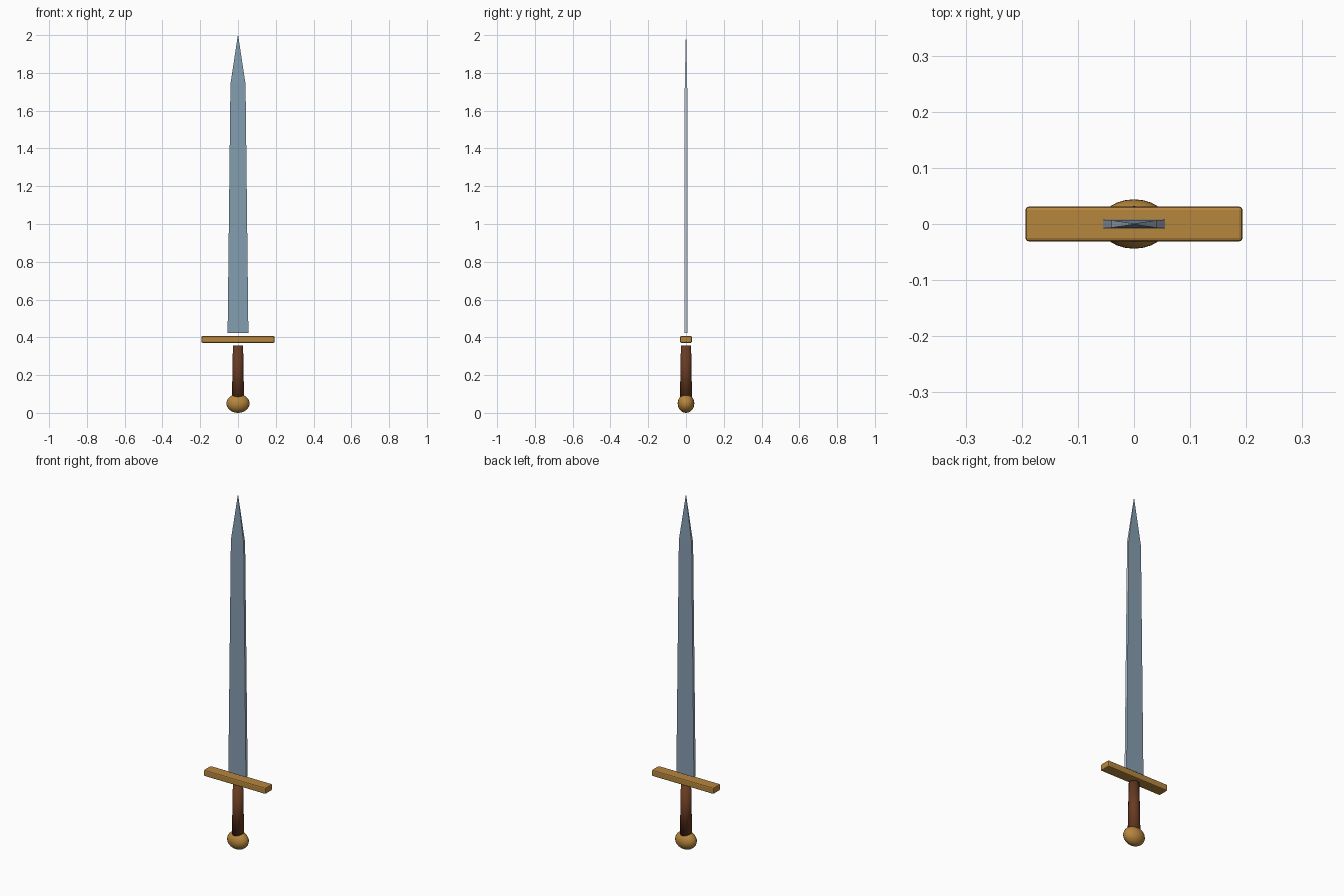
import bpy, bmesh, math

if "Cube" in bpy.data.objects:
    bpy.data.objects.remove(bpy.data.objects["Cube"])


def material(name, rgb):
    m = bpy.data.materials.new(name)
    m.diffuse_color = (*rgb, 1.0)
    m.use_nodes = True
    m.node_tree.nodes["Principled BSDF"].inputs["Base Color"].default_value = m.diffuse_color
    return m


STEEL = material("blue_steel", (0.235, 0.342, 0.44))
EDGE = material("bright_steel", (0.48, 0.57, 0.65))
BRONZE = material("bronze", (0.47, 0.238, 0.047))
LEATHER = material("brown_leather", (0.14, 0.043, 0.016))


def finish(obj, name, *mats):
    obj.name = name
    obj.data.name = name
    for mat in mats:
        obj.data.materials.append(mat)
    return obj


def add_bevel(obj, width, segments):
    mod = obj.modifiers.new("bevel", "BEVEL")
    mod.width = width
    mod.segments = segments
    mod.limit_method = "ANGLE"


# Blade: rectangular sections (height, half width, half thickness) lofted to the tip
sections = [(0.422, 0.055, 0.0078), (1.74, 0.040, 0.0066), (2.0, 0.0008, 0.0008)]
bm = bmesh.new()
rings = [[bm.verts.new((sx * w, sy * t, z))
          for sx, sy in ((-1, -1), (1, -1), (1, 1), (-1, 1))]
         for z, w, t in sections]
for low, high in zip(rings, rings[1:]):
    for i in range(4):
        j = (i + 1) % 4
        # Narrow cutting edges are brighter than the flats
        bm.faces.new((low[i], low[j], high[j], high[i])).material_index = i % 2
bm.faces.new(rings[0][::-1])
bm.faces.new(rings[-1])
mesh = bpy.data.meshes.new("blade")
bm.to_mesh(mesh)
bm.free()
blade = bpy.data.objects.new("blade", mesh)
bpy.context.collection.objects.link(blade)
finish(blade, "blade", STEEL, EDGE)

# Crossguard: softly bevelled bar, floating just below the blade
bpy.ops.mesh.primitive_cube_add(size=1, location=(0, 0, 0.389))
guard = finish(bpy.context.object, "crossguard", BRONZE)
guard.scale = (0.387, 0.062, 0.036)
bpy.ops.object.transform_apply(location=False, rotation=False, scale=True)
add_bevel(guard, 0.006, 2)

# Grip: tapered round handle, shaded smooth over its ends
bpy.ops.mesh.primitive_cone_add(vertices=16, radius1=0.032, radius2=0.027,
                                depth=0.278, location=(0, 0, 0.219))
grip = finish(bpy.context.object, "grip", LEATHER)
bpy.ops.object.shade_smooth()

# Pommel: squashed ball, wider across the blade
bpy.ops.mesh.primitive_uv_sphere_add(segments=24, ring_count=16, radius=1,
                                     location=(0, 0, 0.05))
pommel = finish(bpy.context.object, "pommel", BRONZE)
pommel.scale = (0.061, 0.044, 0.05)
bpy.ops.object.transform_apply(location=False, rotation=False, scale=True)
bpy.ops.object.shade_smooth()
